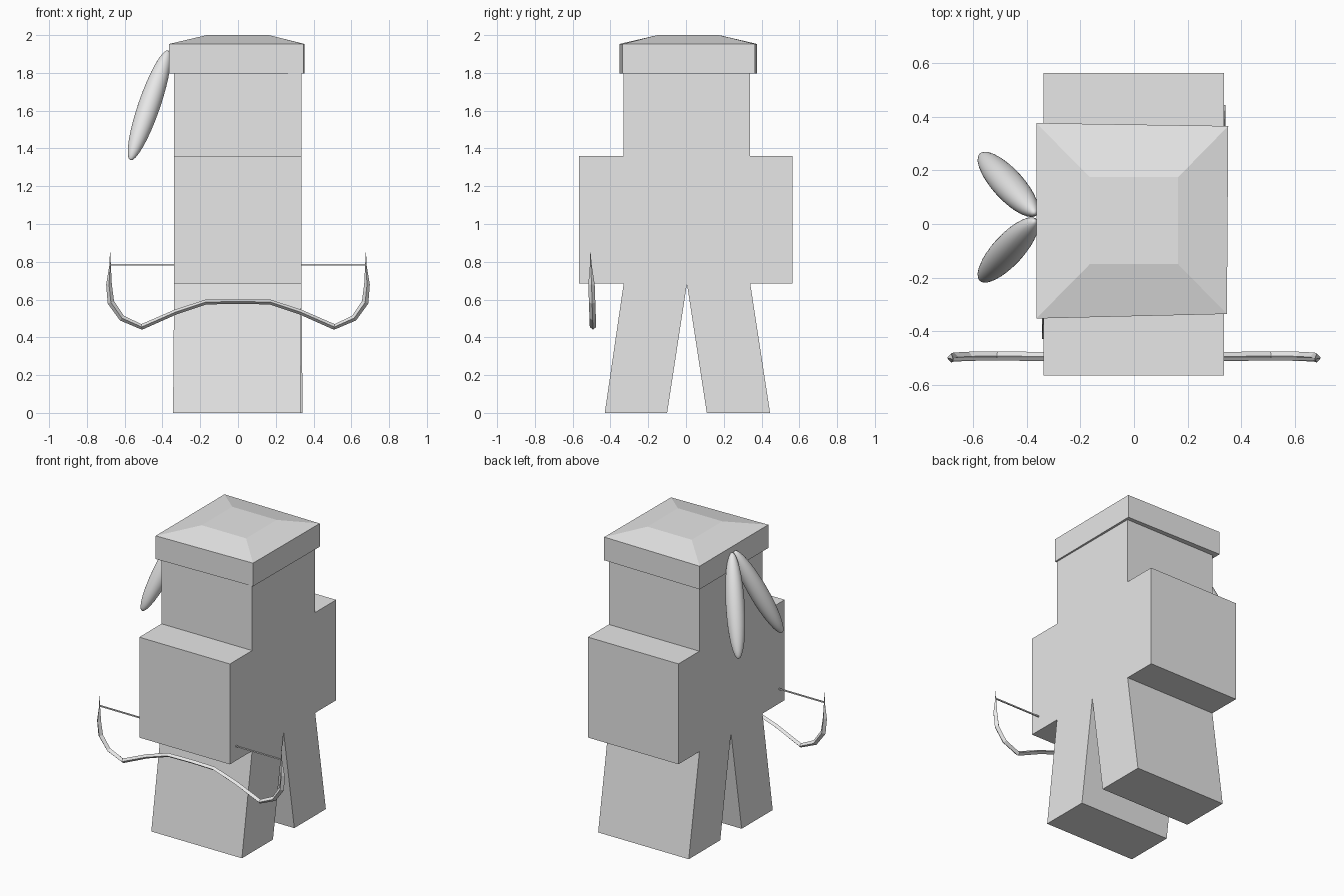
import bpy, bmesh, math
from mathutils import Vector

if "Cube" in bpy.data.objects:
    bpy.data.objects.remove(bpy.data.objects["Cube"])

grey = bpy.data.materials.new("plain grey")
grey.diffuse_color = (0.8, 0.8, 0.8, 1)
grey.use_nodes = True
grey.node_tree.nodes["Principled BSDF"].inputs["Base Color"].default_value = grey.diffuse_color


def add_object(name, bm):
    bmesh.ops.recalc_face_normals(bm, faces=bm.faces)
    mesh = bpy.data.meshes.new(name)
    bm.to_mesh(mesh)
    bm.free()
    mesh.materials.append(grey)
    ob = bpy.data.objects.new(name, mesh)
    bpy.context.collection.objects.link(ob)
    return ob


def loft(name, rings):
    """Skin a list of equal-length vertex rings and cap both ends."""
    bm = bmesh.new()
    vs = [[bm.verts.new(p) for p in r] for r in rings]
    n = len(rings[0])
    for a, b in zip(vs, vs[1:]):
        for i in range(n):
            j = (i + 1) % n
            bm.faces.new((a[i], a[j], b[j], b[i]))
    bm.faces.new(vs[0])
    bm.faces.new(vs[-1])
    return add_object(name, bm)


# Body: side silhouette (y, z) extruded across x; feet splay slightly
outline = [(0.005, 0.685), (0.11, 0), (0.445, 0), (0.34, 0.685), (0.563, 0.685),
           (0.563, 1.36), (0.34, 1.36), (0.34, 1.82), (-0.33, 1.82), (-0.33, 1.36),
           (-0.566, 1.36), (-0.566, 0.685), (-0.33, 0.685), (-0.43, 0), (-0.1, 0)]


def splay(y, z):
    return math.copysign(0.006, y) if z == 0 else 0


loft("body", [[(x + splay(y, z), y, z) for y, z in outline] for x in (-0.338, 0.336)])

# Hat: slightly crooked band with a low bevelled crown
brim = [(-0.365, -0.353), (0.347, -0.336), (0.352, 0.366), (-0.365, 0.377)]
crown = [(-0.165, -0.15), (0.165, -0.15), (0.165, 0.175), (-0.165, 0.175)]
loft("hat", [[(x, y, z) for x, y in ring]
             for ring, z in ((brim, 1.797), (brim, 1.953), (crown, 2.0))])

# Feathers: two long ellipsoids fanning down from the hat's left side
for name, cy, dy in (("feather_back", 0.148, 0.109), ("feather_front", -0.097, -0.109)):
    axis = Vector((-0.10, dy, -0.29))
    bpy.ops.mesh.primitive_uv_sphere_add(segments=32, ring_count=16, radius=1,
                                         location=(-0.47, cy, 1.628))
    ob = bpy.context.object
    ob.name = name
    ob.scale = (0.058, 0.058, axis.length)
    ob.rotation_euler = axis.to_track_quat('Z', 'Y').to_euler()
    ob.data.materials.append(grey)
    bpy.ops.object.shade_smooth()

# Bow limb: diamond section swept along a mirrored path of (x, z, thickness)
half = [(0, 0.59, 0.026), (0.17, 0.587, 0.026), (0.33, 0.534, 0.027), (0.51, 0.455, 0.03),
        (0.615, 0.502, 0.032), (0.673, 0.585, 0.036), (0.683, 0.68, 0.03),
        (0.677, 0.78, 0.008), (0.677, 0.85, 0.002)]
path = [(-x, z, t) for x, z, t in half[:0:-1]] + half


def bow_y(z):
    return -0.494 - 0.035 * (z - 0.5)


rings = []
for i, (x, z, t) in enumerate(path):
    a, b = path[max(i - 1, 0)], path[min(i + 1, len(path) - 1)]
    nrm = Vector((a[1] - b[1], 0, b[0] - a[0])).normalized() * t / 2
    side = Vector((0, min(0.017, t * 0.65), 0))
    c = Vector((x, bow_y(z), z))
    rings.append([c + nrm, c + side, c - nrm, c - side])
loft("bow_limb", rings)

# Bow string: thin square bar between the limb tips
r = 0.004
loft("bow_string", [[(x, bow_y(0.785) + dy, 0.785 + dz)
                     for dy, dz in ((r, r), (r, -r), (-r, -r), (-r, r))]
                    for x in (-0.677, 0.677)])
